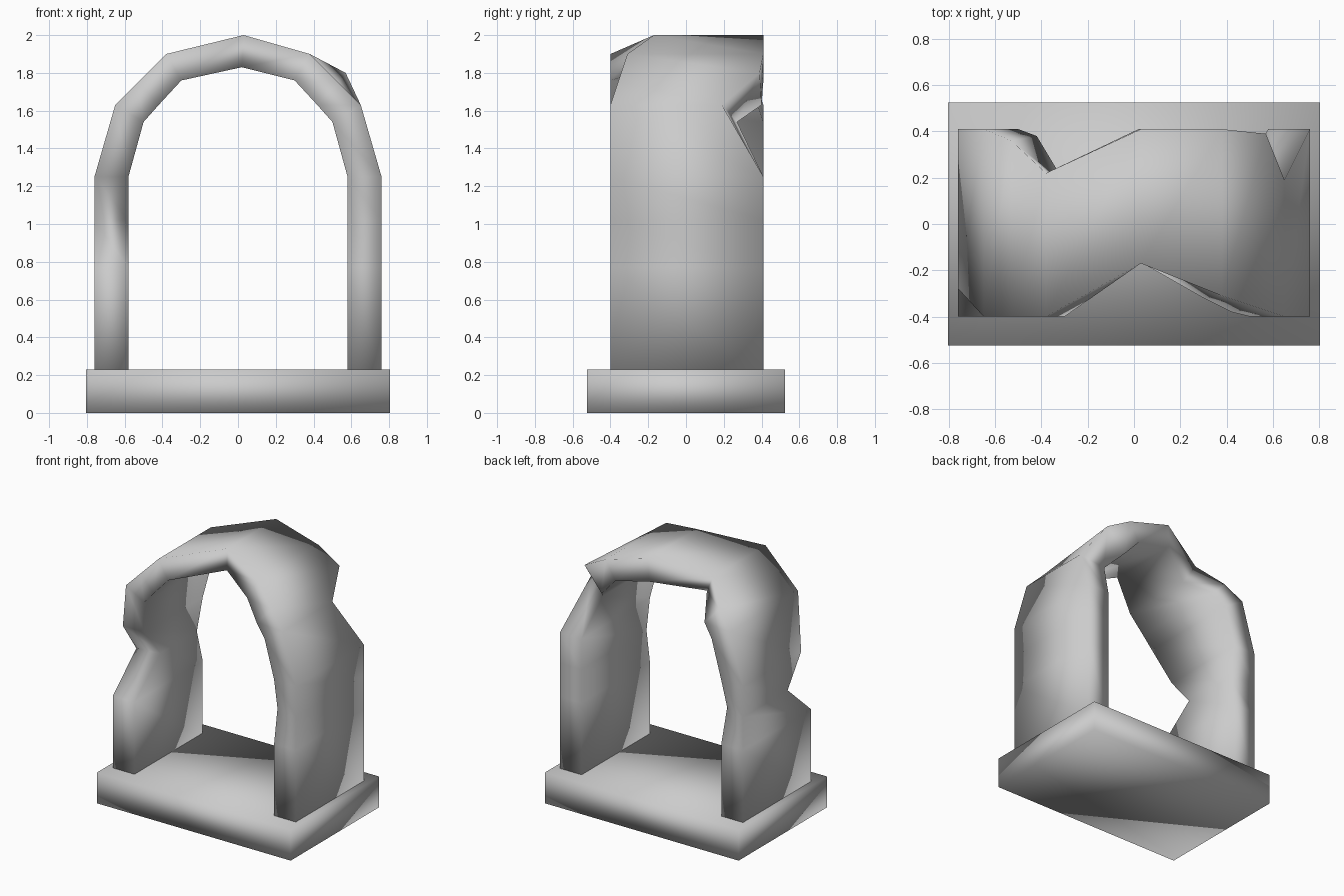
import bpy
import bmesh

scene_cube = bpy.data.objects.get("Cube")
if scene_cube:
    bpy.data.objects.remove(scene_cube, do_unlink=True)

stone = bpy.data.materials.new("stone grey")
stone.use_nodes = True
stone.diffuse_color = (0.6, 0.6, 0.6, 1)
stone.node_tree.nodes["Principled BSDF"].inputs["Base Color"].default_value = (0.6, 0.6, 0.6, 1)


def finish(bm, name):
    bmesh.ops.recalc_face_normals(bm, faces=bm.faces)
    for face in bm.faces:
        face.smooth = True
    mesh = bpy.data.meshes.new(name)
    bm.to_mesh(mesh)
    bm.free()
    mesh.materials.append(stone)
    obj = bpy.data.objects.new(name, mesh)
    bpy.context.collection.objects.link(obj)
    return obj


# Plinth slab
bm = bmesh.new()
bmesh.ops.create_cube(bm, size=1)
for v in bm.verts:
    v.co.x *= 1.61
    v.co.y *= 1.05
    v.co.z = 0.23 * (v.co.z + 0.5)
finish(bm, "plinth")

# Half profile of the arch: outer x, outer z, inner x, inner z
LEG = [(0.76, z, 0.58, z) for z in (0.2, 0.77, 1.02, 1.25)]
CURVE = [(0.65, 1.63, 0.5, 1.54), (0.53, 1.75, 0.42, 1.63), (0.38, 1.9, 0.3, 1.76)]
half = LEG + CURVE
crown = (0.03, 2.0, 0.02, 1.83)
profile = [(-a, b, -c, d) for a, b, c, d in half] + [crown] + half[::-1]

# Broken edges: station -> depth of the outer and inner corner
front_chips = {2: (-0.12, -0.09), 3: (-0.28, -0.28), 7: (-0.17, -0.16),
               8: (-0.31, -0.32), 9: (-0.36, -0.38), 12: (-0.4, -0.36)}
back_chips = {2: (0.41, 0.34), 5: (0.36, 0.38), 6: (0.22, 0.18),
              9: (0.39, 0.4), 10: (0.19, 0.27)}

# Arch: four-cornered section swept through the stations
bm = bmesh.new()
rings = []
for i, (ox, oz, ix, iz) in enumerate(profile):
    fo, fi = front_chips.get(i, (-0.4, -0.4))
    bo, bi = back_chips.get(i, (0.41, 0.41))
    corners = [(ox, fo, oz), (ox, bo, oz), (ix, bi, iz), (ix, fi, iz)]
    rings.append([bm.verts.new(c) for c in corners])

# Overhanging lip on the left shoulder
rings[9][1].co.x += 0.04
rings[9][1].co.z += 0.05

for a, b in zip(rings, rings[1:]):
    for k in range(4):
        n = (k + 1) % 4
        bm.faces.new((a[k], a[n], b[n], b[k]))
bm.faces.new(rings[0])
bm.faces.new(rings[-1])
finish(bm, "ruined_arch")
